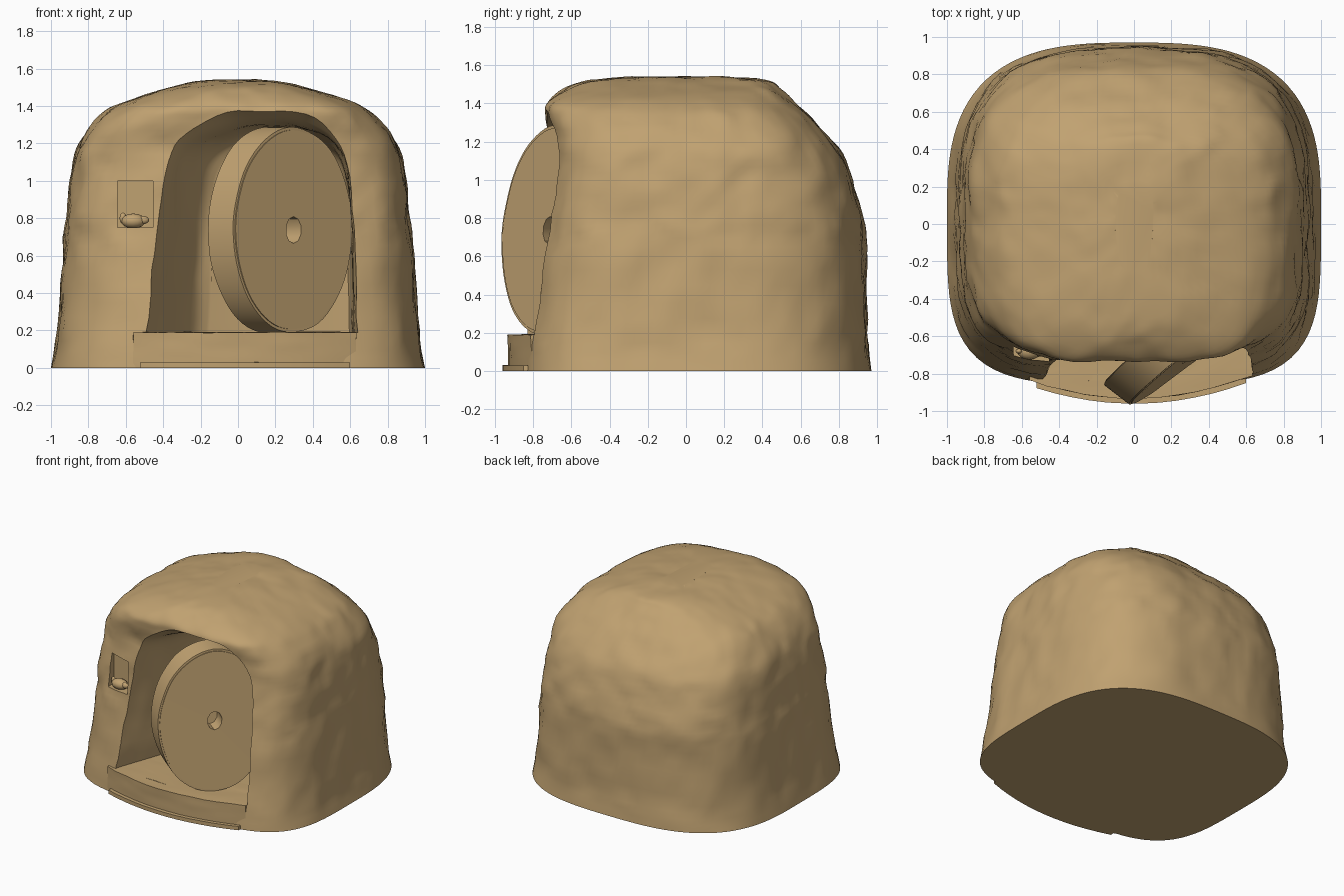
import bpy, bmesh, math
from mathutils import Vector, Matrix, noise

if "Cube" in bpy.data.objects:
    bpy.data.objects.remove(bpy.data.objects["Cube"])

stone = bpy.data.materials.new("sandstone")
stone.diffuse_color = (0.53, 0.36, 0.165, 1)
stone.use_nodes = True
stone.node_tree.nodes["Principled BSDF"].inputs["Base Color"].default_value = stone.diffuse_color


def select(ob):
    bpy.ops.object.select_all(action='DESELECT')
    ob.select_set(True)
    bpy.context.view_layer.objects.active = ob


def smooth(ob, angle=40):
    select(ob)
    bpy.ops.object.shade_smooth_by_angle(angle=math.radians(angle))


def make(name, bm):
    bmesh.ops.recalc_face_normals(bm, faces=bm.faces)
    me = bpy.data.meshes.new(name)
    bm.to_mesh(me)
    bm.free()
    me.materials.append(stone)
    ob = bpy.data.objects.new(name, me)
    bpy.context.collection.objects.link(ob)
    smooth(ob)
    return ob


def cut(ob, cutter):
    m = ob.modifiers.new("cut", 'BOOLEAN')
    m.operation, m.solver, m.object = 'DIFFERENCE', 'EXACT', cutter
    select(ob)
    bpy.ops.object.modifier_apply(modifier=m.name)
    bpy.data.objects.remove(cutter)


def smooth_path(keys, n):
    """Catmull-Rom samples through tuples, n per span."""
    out = []
    for i in range(len(keys) - 1):
        p = [Vector(keys[max(0, min(len(keys) - 1, i + k))]) for k in (-1, 0, 1, 2)]
        for j in range(n):
            t = j / n
            out.append(0.5 * (2 * p[1] + (p[2] - p[0]) * t
                              + (2 * p[0] - 5 * p[1] + 4 * p[2] - p[3]) * t * t
                              + (3 * p[1] - p[0] - 3 * p[2] + p[3]) * t ** 3))
    return out + [Vector(keys[-1])]


def loft(rings):
    bm = bmesh.new()
    rows = [[bm.verts.new(c) for c in r] for r in rings]
    n = len(rows[0])
    for a, b in zip(rows, rows[1:]):
        for i in range(n):
            bm.faces.new((a[i], a[(i + 1) % n], b[(i + 1) % n], b[i]))
    bm.faces.new(rows[0])
    bm.faces.new(rows[-1])
    return bm


def roughen(bm, amp, scale):
    for v in bm.verts:
        d = noise.noise_vector(v.co * scale) + 0.5 * noise.noise_vector(v.co * scale * 2.3)
        d.z *= 0.5
        v.co += d * amp * min(1, v.co.z * 5)


def box(lo, hi, cuts=0):
    bm = bmesh.new()
    bmesh.ops.create_cube(bm, size=1)
    lo, hi = Vector(lo), Vector(hi)
    for v in bm.verts:
        v.co = Vector([(a + b) / 2 + c * (b - a) for a, b, c in zip(lo, hi, v.co)])
    if cuts:
        bmesh.ops.subdivide_edges(bm, edges=bm.edges, cuts=cuts, use_grid_fill=True)
    return bm


def cylinder(radius, z0, z1, sides, matrix, bevel=0.0):
    bm = bmesh.new()
    bmesh.ops.create_cone(bm, cap_ends=True, segments=sides, radius1=radius, radius2=radius,
                          depth=z1 - z0, matrix=Matrix.Translation((0, 0, (z0 + z1) / 2)))
    if bevel:
        rim = [e for e in bm.edges if abs(e.verts[0].co.z - e.verts[1].co.z) < 1e-5]
        bmesh.ops.bevel(bm, geom=rim, offset=bevel, segments=2, affect='EDGES')
    bmesh.ops.transform(bm, matrix=matrix, verts=bm.verts)
    return bm


# rock mound: height, half width, front y, back y
keys = [(0, 1.0, -.86, .97), (.2, .965, -.84, .95), (.6, .935, -.78, .94), (.8, .92, -.75, .92),
        (1.0, .89, -.72, .87), (1.17, .86, -.70, .79), (1.32, .76, -.735, .66), (1.4, .65, -.73, .57),
        (1.47, .46, -.64, .49), (1.52, .27, -.5, .42), (1.54, .1, -.25, .2)]
rings = []
for z, w, f, b in smooth_path(keys, 5):
    ring = []
    for i in range(128):
        c, s = math.cos(i * math.tau / 128), math.sin(i * math.tau / 128)
        n = 4.0 if s < 0 else 2.9
        r = (abs(c) ** n + abs(s) ** n) ** (-1 / n)
        ring.append((w * r * c, .05 + r * s * ((b - .05) if s > 0 else (.05 - f)), z))
    rings.append(ring)
bm = loft(rings)
roughen(bm, 0.017, 5)
mound = make("rock_mound", bm)

# arched chamber, flared at the mouth, narrowing from the left toward the back
arch = smooth_path([(-.43, .19), (-.40, .6), (-.37, 1.0), (-.29, 1.18), (-.1, 1.28), (.12, 1.315),
                    (.35, 1.3), (.52, 1.2), (.59, 1.0), (.615, .6), (.62, .19)], 4)
rings = []
for y, k, left in smooth_path([(-1.1, 1.14, 1.18), (-.85, 1.1, 1.12), (-.72, 1.05, 1.05), (-.6, 1.0, .97),
                               (-.4, .98, .84), (-.2, .95, .66), (-.14, .9, .5)], 4):
    rings.append([(.12 + (p.x - .12) * (left if p.x < .12 else 1 + (k - 1) * .5),
                   y, .19 + (p.y - .19) * k) for p in arch])
bm = loft(rings)
for v in bm.verts:
    if v.co.z > .2:
        v.co += noise.noise_vector(v.co * 5) * 0.015
cut(mound, make("chamber_cutter", bm))

# square niche beside the door
cut(mound, make("niche_cutter", box((-.645, -1.1, .75), (-.455, -.63, 1.0))))
smooth(mound)

# small oil lamp in the niche
bm = bmesh.new()
for loc, sc in (((-.56, -.68, .785), (.065, .045, .04)), ((-.51, -.69, .79), (.035, .02, .022)),
                ((-.615, -.68, .80), (.018, .014, .03))):
    bmesh.ops.create_uvsphere(bm, u_segments=16, v_segments=8, radius=1,
                              matrix=Matrix.Translation(loc) @ Matrix.Diagonal((*sc, 1)))
make("oil_lamp", bm)

# doorstep with a low toe, both bowed forward in the middle
for name, lo, hi in (("doorstep", (-.56, -.93, 0), (.63, -.5, .19)),
                     ("step_toe", (-.52, -.96, 0), (.6, -.6, .03))):
    bm = box(lo, hi, 11)
    for v in bm.verts:
        if v.co.y < -.65:
            v.co.y += .11 * (v.co.x / .6) ** 2
    roughen(bm, 0.012, 6)
    make(name, bm)

# round door stone, foreshortened and turned ajar, with a centre hole
place = Matrix(((.317, 0, .145, .297), (.25, .04, -.11, -.715), (0, .55, 0, .737), (0, 0, 0, 1)))
bm = cylinder(1, -1, 0, 72, place, 0.03)
for v in bm.verts:
    v.co += noise.noise_vector(v.co * 5) * 0.006
door = make("round_door_stone", bm)
cut(door, make("hole_cutter", cylinder(.13, -.6, .3, 10, place)))
smooth(door)
